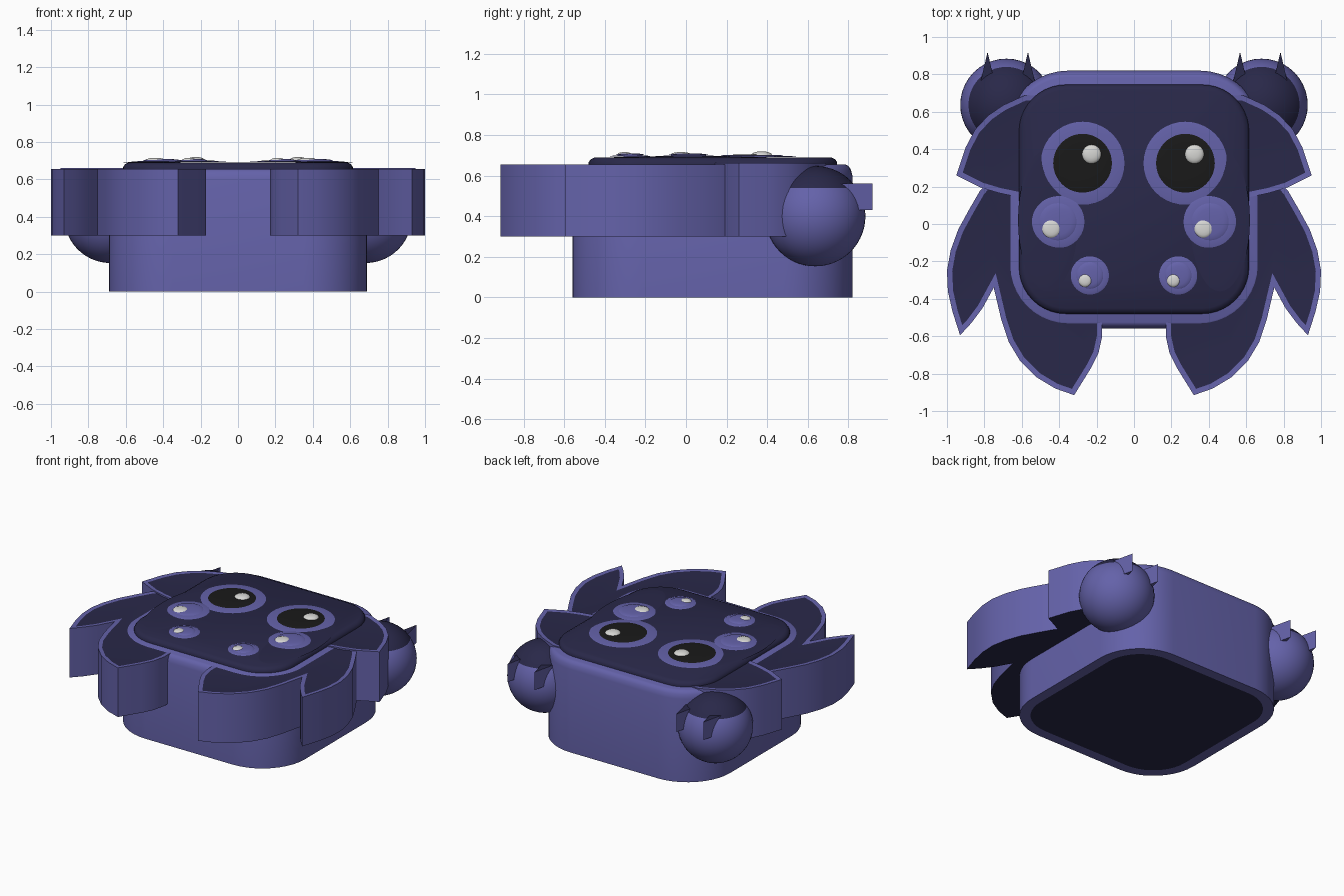
import bpy, bmesh, math
from mathutils import Matrix

if "Cube" in bpy.data.objects:
    bpy.data.objects.remove(bpy.data.objects["Cube"])


def material(name, rgb):
    m = bpy.data.materials.new(name)
    m.diffuse_color = (*rgb, 1)
    m.use_nodes = True
    m.node_tree.nodes["Principled BSDF"].inputs["Base Color"].default_value = m.diffuse_color
    return m


PURPLE = material("purple", (0.128, 0.122, 0.40))
NAVY = material("dark_navy", (0.022, 0.021, 0.066))
BLACK = material("black", (0.010, 0.010, 0.010))
WHITE = material("off_white", (0.68, 0.68, 0.66))


def finish(bm, name, mats, angle=35):
    bmesh.ops.recalc_face_normals(bm, faces=bm.faces)
    me = bpy.data.meshes.new(name)
    bm.to_mesh(me)
    bm.free()
    for m in mats:
        me.materials.append(m)
    ob = bpy.data.objects.new(name, me)
    bpy.context.collection.objects.link(ob)
    bpy.ops.object.select_all(action='DESELECT')
    ob.select_set(True)
    bpy.context.view_layer.objects.active = ob
    bpy.ops.object.shade_smooth_by_angle(angle=math.radians(angle))
    return ob


def rounded_rect(x0, x1, y0, y1, r, n=10):
    pts = []
    for k, (cx, cy) in enumerate([(x1 - r, y1 - r), (x0 + r, y1 - r),
                                  (x0 + r, y0 + r), (x1 - r, y0 + r)]):
        for i in range(n + 1):
            a = math.pi / 2 * (k + i / n)
            pts.append((cx + r * math.cos(a), cy + r * math.sin(a)))
    return pts


def loft_block(name, rect, r, layers, mats, dark_base=False):
    """Stack inset rounded rectangles given as (inset, z), capped at both ends."""
    x0, x1, y0, y1 = rect
    bm = bmesh.new()
    rings = [[bm.verts.new((x, y, z)) for x, y in
              rounded_rect(x0 + d, x1 - d, y0 + d, y1 - d, r - d)] for d, z in layers]
    bm.faces.new(rings[0]).material_index = int(dark_base)
    bm.faces.new(rings[-1])
    for a, b in zip(rings, rings[1:]):
        for i in range(len(a)):
            j = (i + 1) % len(a)
            bm.faces.new((a[i], a[j], b[j], b[i]))
    return finish(bm, name, mats)


# Body with a dark inset base and a rounded top edge
loft_block("body", (-0.69, 0.69, -0.56, 0.82), 0.34,
           [(0.072, 0), (0, 0), (0, 0.60), (0.008, 0.63), (0.02, 0.648), (0.035, 0.655)],
           [PURPLE, NAVY], dark_base=True)

# Dark face plate
loft_block("face_plate", (-0.615, 0.615, -0.48, 0.745), 0.25,
           [(0, 0.64), (0, 0.665), (0.01, 0.68), (0.03, 0.69)], [NAVY])


def tuft(name, pts, side, z1, z0=0.30):
    """Upright leaf-shaped prism with a dark base and a dark top inside a thin rim."""
    bm = bmesh.new()
    low = bm.faces.new([bm.verts.new((side * x, y, z0)) for x, y in pts])
    ext = bmesh.ops.extrude_face_region(bm, geom=[low], use_keep_orig=True)
    for v in ext['geom']:
        if isinstance(v, bmesh.types.BMVert):
            v.co.z = z1
    bmesh.ops.recalc_face_normals(bm, faces=bm.faces)
    caps = [f for f in bm.faces if abs(f.normal.z) > 0.9]
    for f in caps:
        if f.calc_center_median().z > 0.5:
            bmesh.ops.inset_region(bm, faces=[f], thickness=0.028, use_even_offset=True)
            for v in f.verts:
                v.co.z -= 0.003
        f.material_index = 1
    return finish(bm, name, [PURPLE, NAVY], 20)


# Outlines of the right-hand tufts with their top heights
TUFTS = {
    "rear_tuft": (0.662, [(0.45, 0.68), (0.58, 0.69), (0.70, 0.635), (0.78, 0.58), (0.85, 0.505), (0.90, 0.41),
                          (0.95, 0.26), (0.82, 0.195), (0.72, 0.165), (0.55, 0.13), (0.45, 0.4)]),
    "front_tufts": (0.655, [(0.55, 0.17), (0.79, 0.215), (0.825, 0.175), (0.88, 0.08), (0.94, -0.03),
                            (0.98, -0.14), (1.0, -0.25), (0.995, -0.36), (0.97, -0.47), (0.93, -0.595),
                            (0.87, -0.53), (0.81, -0.45), (0.75, -0.34), (0.71, -0.51), (0.67, -0.63),
                            (0.61, -0.73), (0.52, -0.82), (0.42, -0.88), (0.32, -0.915), (0.23, -0.77),
                            (0.19, -0.69), (0.17, -0.60), (0.17, -0.50), (0.36, -0.48), (0.5, -0.4),
                            (0.56, -0.25)]),
}


def ball(name, center, r):
    """Round foot, dark on its upper cap."""
    bm = bmesh.new()
    bmesh.ops.create_uvsphere(bm, u_segments=40, v_segments=28, radius=r,
                              matrix=Matrix.Translation(center))
    bmesh.ops.bisect_plane(bm, geom=bm.verts[:] + bm.edges[:] + bm.faces[:],
                           plane_co=(0, 0, 0.54), plane_no=(0, 0, 1))
    for f in bm.faces:
        f.material_index = int(f.calc_center_median().z > 0.54)
    return finish(bm, name, [PURPLE, NAVY])


def claw(name, x):
    bm = bmesh.new()
    tri = [(x - 0.042, 0.74), (x + 0.042, 0.74), (x, 0.92)]
    lo = [bm.verts.new((a, b, 0.43)) for a, b in tri]
    hi = [bm.verts.new((a, b, 0.56)) for a, b in tri]
    bm.faces.new(lo)
    bm.faces.new(hi).material_index = 1
    for i in range(3):
        bm.faces.new((lo[i], lo[i - 1], hi[i - 1], hi[i]))
    return finish(bm, name, [PURPLE, NAVY])


def dome(name, x, y, rx, ry, z, h, mat, steps=4):
    """Shallow rounded disc rising from z by h."""
    bm = bmesh.new()
    n, rings = 40, []
    for k in range(steps):
        t = k / steps * math.pi / 2
        rings.append([bm.verts.new((x + rx * math.cos(t) * math.cos(2 * math.pi * i / n),
                                    y + ry * math.cos(t) * math.sin(2 * math.pi * i / n),
                                    z + h * math.sin(t))) for i in range(n)])
    bm.faces.new(rings[0])
    bm.faces.new(rings[-1])
    for a, b in zip(rings, rings[1:]):
        for i in range(n):
            bm.faces.new((a[i - 1], a[i], b[i], b[i - 1]))
    return finish(bm, name, [mat], 50)


for side, tag in ((-1, "left"), (1, "right")):
    for name, (top, pts) in TUFTS.items():
        tuft(f"{tag}_{name}", pts, side, top)
    # Rear feet with two claws each
    ball(f"{tag}_foot", (side * 0.682, 0.637, 0.40), 0.247)
    claw(f"{tag}_outer_claw", side * 0.783)
    claw(f"{tag}_inner_claw", side * 0.567)
    # Thin dark cheek patch
    dome(f"{tag}_cheek", side * 0.46, 0.02, 0.16, 0.38, 0.69, 0.006, NAVY)
    # Large eye, with highlights shifted the same way on both sides
    dome(f"{tag}_eye_ring", side * 0.275, 0.325, 0.224, 0.222, 0.692, 0.008, PURPLE)
    dome(f"{tag}_pupil", side * 0.275, 0.325, 0.157, 0.157, 0.698, 0.006, BLACK)
    dome(f"{tag}_eye_highlight", side * 0.275 + 0.048, 0.373, 0.052, 0.052, 0.70, 0.02, WHITE)
    # Middle and small eyes: flat disc with a low inner dome
    for kind, x, y, r, dx, dy, rh in (("middle", 0.407, 0.012, 0.142, -0.035, -0.037, 0.049),
                                      ("small", 0.236, -0.275, 0.102, -0.025, -0.027, 0.035)):
        dome(f"{tag}_{kind}_eye_ring", side * x, y, r, r, 0.694, 0.008, PURPLE)
        dome(f"{tag}_{kind}_eye", side * x, y, r * 0.7, r * 0.7, 0.701, 0.009, PURPLE)
        dome(f"{tag}_{kind}_highlight", side * x + dx, y + dy, rh, rh, 0.704, 0.012, WHITE)
